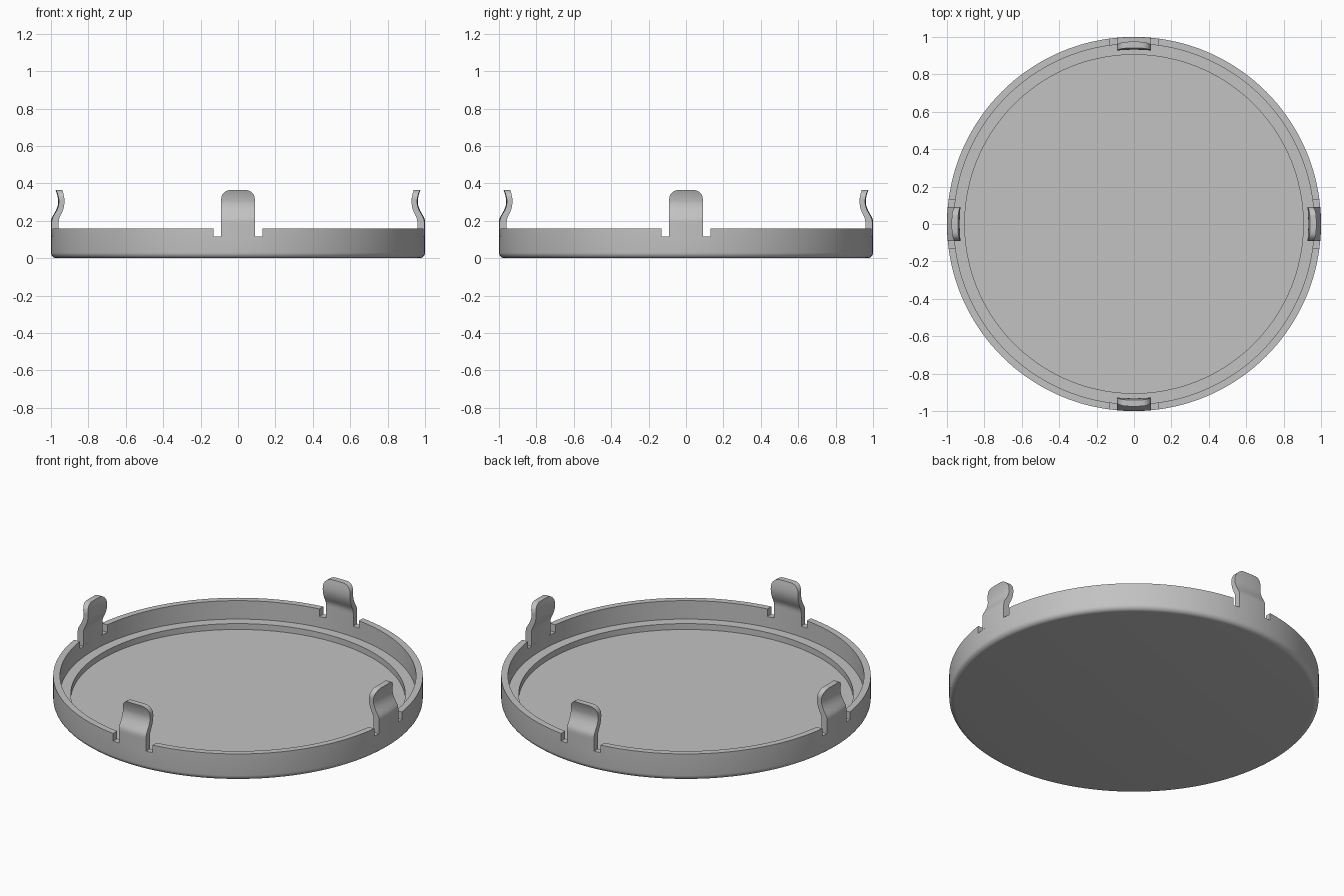
import bpy, bmesh, math
from mathutils import Matrix

if "Cube" in bpy.data.objects:
    bpy.data.objects.remove(bpy.data.objects["Cube"])

SEGS = 144
metal = bpy.data.materials.new("grey_metal")
metal.diffuse_color = (0.54, 0.54, 0.54, 1)
metal.use_nodes = True
metal.node_tree.nodes["Principled BSDF"].inputs["Base Color"].default_value = metal.diffuse_color


def finish(name, bm):
    bmesh.ops.recalc_face_normals(bm, faces=bm.faces)
    me = bpy.data.meshes.new(name)
    bm.to_mesh(me)
    bm.free()
    me.materials.append(metal)
    ob = bpy.data.objects.new(name, me)
    bpy.context.collection.objects.link(ob)
    return ob


def activate(ob):
    bpy.ops.object.select_all(action='DESELECT')
    ob.select_set(True)
    bpy.context.view_layer.objects.active = ob


def smooth(ob):
    activate(ob)
    bpy.ops.object.shade_smooth_by_angle(angle=math.radians(28))


def lathe(name, profile):
    bm = bmesh.new()
    rings = []
    for r, z in profile:
        rings.append([bm.verts.new((r * math.cos(t), r * math.sin(t), z))
                      for t in (2 * math.pi * i / SEGS for i in range(SEGS))])
    for a, b in zip(rings, rings[1:]):
        for i in range(SEGS):
            j = (i + 1) % SEGS
            bm.faces.new((a[i], a[j], b[j], b[i]))
    bm.faces.new(rings[0])
    bm.faces.new(rings[-1])
    return finish(name, bm)


# Cap: rounded bottom edge, thin rim, inner ledge and recessed floor
FILLET = 0.03
profile = [(1 - FILLET + FILLET * math.sin(a), FILLET - FILLET * math.cos(a))
           for a in (math.pi / 2 * i / 6 for i in range(7))]
profile += [(1, 0.16), (0.963, 0.16), (0.963, 0.05), (0.905, 0.05), (0.905, 0.015)]
cap = lathe("cap", profile)

# Notches in the rim around each clip
NOTCH_Z = 0.115
for size in ((0.26, 2.4, 0.2), (2.4, 0.26, 0.2)):
    bm = bmesh.new()
    bmesh.ops.create_cube(bm, size=1, matrix=Matrix.Translation((0, 0, NOTCH_Z + 0.1))
                          @ Matrix.Diagonal((*size, 1)))
    cutter = finish("notch_cutter", bm)
    cutter.hide_render = True
    activate(cap)
    mod = cap.modifiers.new("notch", 'BOOLEAN')
    mod.operation, mod.solver, mod.object = 'DIFFERENCE', 'EXACT', cutter
    bpy.ops.object.modifier_apply(modifier=mod.name)
    bpy.data.objects.remove(cutter)
smooth(cap)

# Spring clips: (z, outer radius, inner radius) of the bent section
BEND = [(0.115, 1.0, 0.963), (0.195, 1.0, 0.963), (0.21, 0.998, 0.961),
        (0.225, 0.991, 0.955), (0.24, 0.982, 0.947), (0.26, 0.971, 0.939),
        (0.28, 0.964, 0.934), (0.3, 0.961, 0.932), (0.32, 0.963, 0.933),
        (0.34, 0.967, 0.936), (0.365, 0.975, 0.941)]
HALF, CORNER, TOP, ROWS = 0.09, 0.05, 0.365, 30


def bend_radii(z):
    for (z0, o0, i0), (z1, o1, i1) in zip(BEND, BEND[1:]):
        if z <= z1 + 1e-6:
            f = (z - z0) / (z1 - z0)
            return o0 + f * (o1 - o0), i0 + f * (i1 - i0)
    return BEND[-1][1:]


def clip(name, angle):
    # columns follow the rounded top corners
    half = [(HALF - CORNER + CORNER * math.sin(a), TOP - CORNER + CORNER * math.cos(a))
            for a in (math.pi / 2 * i / 7 for i in range(8))]
    columns = [(-u, t) for u, t in reversed(half)] + [(0, TOP)] + half
    bm = bmesh.new()
    grids = ([], [])
    for u, top in columns:
        cols = ([], [])
        for k in range(ROWS + 1):
            z = NOTCH_Z + (top - NOTCH_Z) * k / ROWS
            for side, r in enumerate(bend_radii(z)):
                cols[side].append(bm.verts.new((u, -math.sqrt(r * r - u * u), z)))
        for side in (0, 1):
            grids[side].append(cols[side])
    outer, inner = grids
    n = len(columns)
    for g in grids:
        for c in range(n - 1):
            for k in range(ROWS):
                bm.faces.new((g[c][k], g[c + 1][k], g[c + 1][k + 1], g[c][k + 1]))
    # edge strips joining the outer and inner skins
    border = ([(c, 0) for c in range(n)] + [(n - 1, k) for k in range(1, ROWS + 1)]
              + [(c, ROWS) for c in range(n - 2, -1, -1)]
              + [(0, k) for k in range(ROWS - 1, 0, -1)])
    for (a, b), (c, d) in zip(border, border[1:] + border[:1]):
        bm.faces.new((outer[a][b], outer[c][d], inner[c][d], inner[a][b]))
    bmesh.ops.rotate(bm, verts=bm.verts, cent=(0, 0, 0),
                     matrix=Matrix.Rotation(angle, 3, 'Z'))
    smooth(finish(name, bm))


for i, side in enumerate(("front", "right", "back", "left")):
    clip(side + "_clip", i * math.pi / 2)
